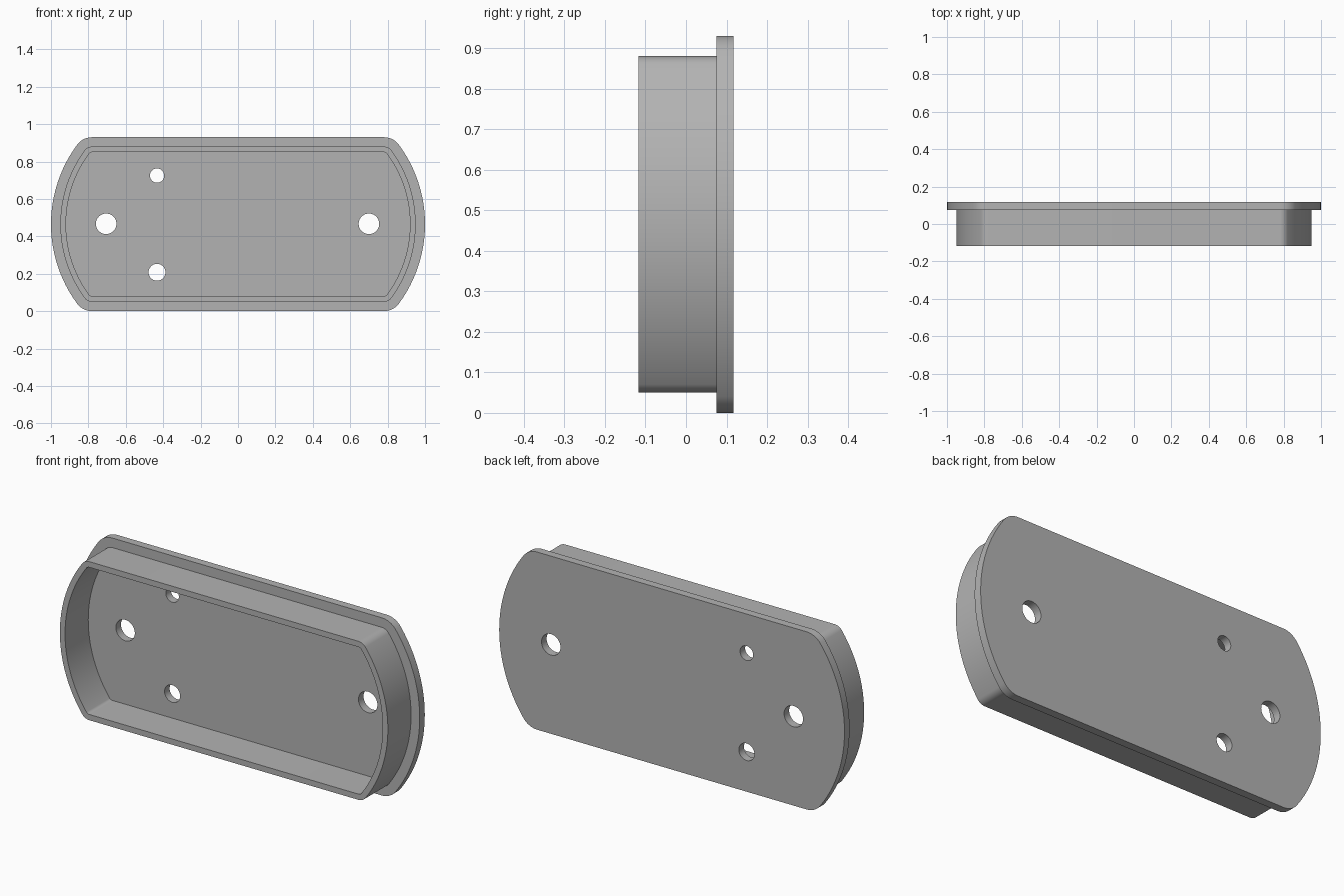
import bpy, bmesh, math
from mathutils import Matrix

if "Cube" in bpy.data.objects:
    bpy.data.objects.remove(bpy.data.objects["Cube"], do_unlink=True)

HALF_L, HALF_H = 1.0, 0.465       # flange half length and half height
FILLET, BULGE = 0.1, 0.22         # corner radius, length of each curved end
FRONT, STEP, BACK = -0.117, 0.075, 0.117

grey = bpy.data.materials.new("plain_grey")
grey.use_nodes = True
colour = (0.45, 0.45, 0.45, 1)
grey.diffuse_color = colour
grey.node_tree.nodes["Principled BSDF"].inputs["Base Color"].default_value = colour


def outline(inset):
    """Slot with bowed ends and filleted corners, shrunk by inset."""
    a, h, r = BULGE, HALF_H, FILLET
    big = (a * a + h * h - 2 * h * r) / (2 * (a - r))
    tangent = math.asin((h - r) / (big - r))
    end = []
    for i in range(25):            # bowed end, lower to upper
        t = tangent * (i / 12 - 1)
        end.append((HALF_L - big + (big - inset) * math.cos(t),
                    (big - inset) * math.sin(t)))
    corner = []
    for i in range(1, 11):         # upper corner
        t = tangent + (math.pi / 2 - tangent) * i / 10
        corner.append((HALF_L - a + (r - inset) * math.cos(t),
                       h - r + (r - inset) * math.sin(t)))
    right = [(x, -z) for x, z in reversed(corner)] + end + corner
    return right + [(-x, -z) for x, z in right]


def ring(bm, inset, y):
    return [bm.verts.new((x, y, z + HALF_H)) for x, z in outline(inset)]


def bridge(bm, one, two):
    n = len(one)
    for i in range(n):
        j = (i + 1) % n
        bm.faces.new((one[i], one[j], two[j], two[i]))


def finish(bm, name):
    bmesh.ops.recalc_face_normals(bm, faces=bm.faces)
    mesh = bpy.data.meshes.new(name)
    bm.to_mesh(mesh)
    bm.free()
    obj = bpy.data.objects.new(name, mesh)
    bpy.context.collection.objects.link(obj)
    mesh.materials.append(grey)
    return obj


# Tray: flange plate with a hollow raised rim, one closed shell
bm = bmesh.new()
loops = [ring(bm, inset, y) for inset, y in
         ((0, BACK), (0, STEP), (0.05, STEP), (0.05, FRONT), (0.08, FRONT), (0.08, STEP))]
for one, two in zip(loops, loops[1:]):
    bridge(bm, one, two)
bm.faces.new(loops[0])
bm.faces.new(loops[-1])
tray = finish(bm, "flanged_tray")

# Screw and cable holes through the plate
bm = bmesh.new()
for x, z, r in ((-0.705, 0.467, 0.055), (0.7, 0.467, 0.055),
                (-0.433, 0.725, 0.038), (-0.433, 0.208, 0.045)):
    bmesh.ops.create_cone(bm, cap_ends=True, segments=40, radius1=r, radius2=r, depth=0.2,
                          matrix=Matrix.Translation((x, 0.1, z)) @ Matrix.Rotation(math.pi / 2, 4, "X"))
cutter = finish(bm, "hole_cutter")
cutter.hide_render = True

cut = tray.modifiers.new("holes", "BOOLEAN")
cut.operation, cut.solver, cut.object = "DIFFERENCE", "EXACT", cutter
bpy.ops.object.select_all(action="DESELECT")
tray.select_set(True)
bpy.context.view_layer.objects.active = tray
bpy.ops.object.modifier_apply(modifier=cut.name)
bpy.data.objects.remove(cutter, do_unlink=True)
bpy.ops.object.shade_smooth_by_angle(angle=math.radians(30))
